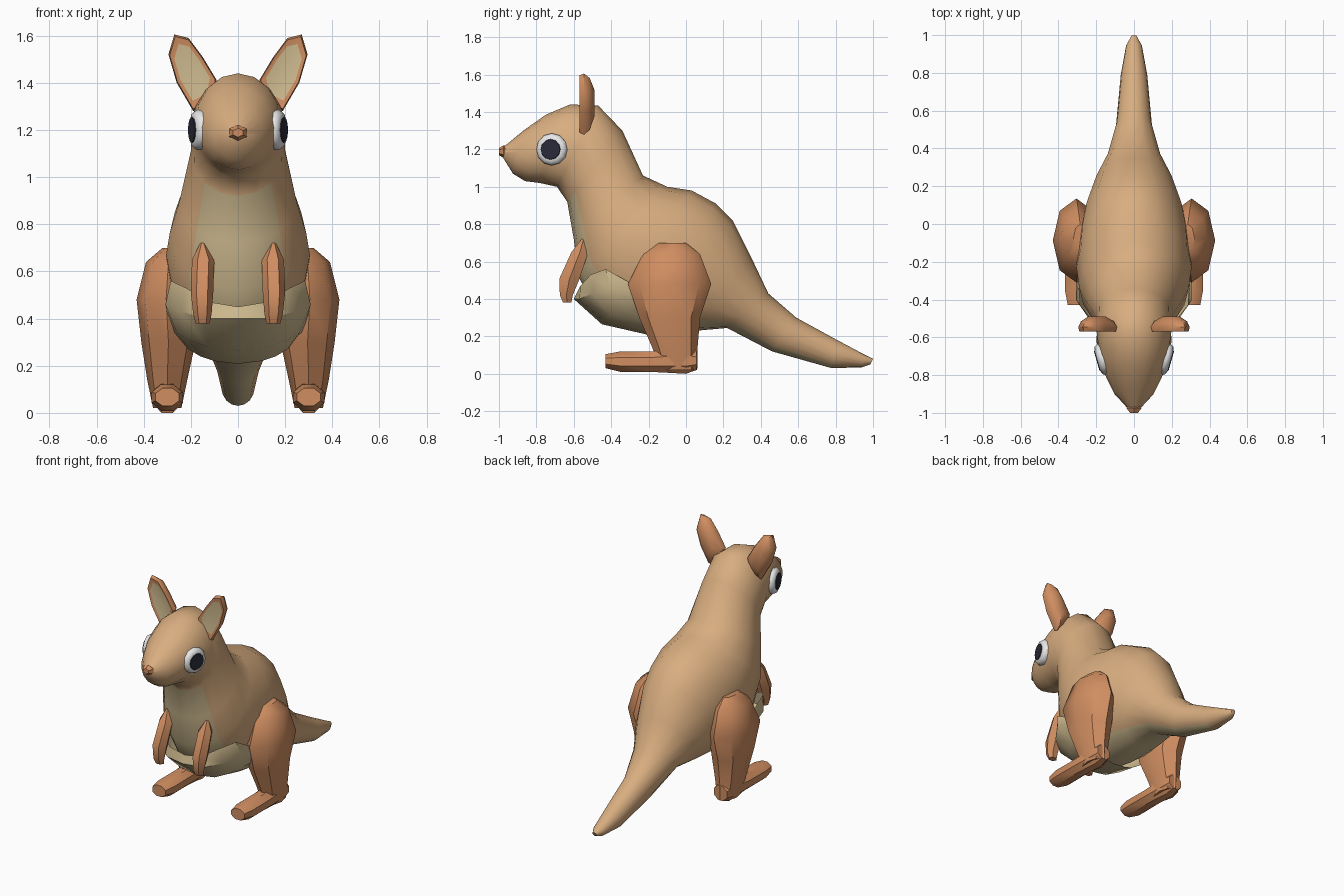
import bpy, bmesh, math
from mathutils import Vector, Matrix

if "Cube" in bpy.data.objects:
    bpy.data.objects.remove(bpy.data.objects["Cube"])


def material(name, rgb):
    m = bpy.data.materials.new(name)
    m.diffuse_color = (*rgb, 1)
    m.use_nodes = True
    m.node_tree.nodes["Principled BSDF"].inputs["Base Color"].default_value = m.diffuse_color
    return m


TAN = material("tan fur", (0.69, 0.42, 0.215))
RUST = material("rust fur", (0.63, 0.27, 0.12))
CREAM = material("cream fur", (0.63, 0.50, 0.28))
WHITE = material("eye white", (0.80, 0.80, 0.80))
DARK = material("pupil dark", (0.023, 0.023, 0.040))


def finish(name, bm, mats, angle=40):
    bmesh.ops.recalc_face_normals(bm, faces=bm.faces)
    me = bpy.data.meshes.new(name)
    bm.to_mesh(me)
    bm.free()
    for m in mats:
        me.materials.append(m)
    ob = bpy.data.objects.new(name, me)
    bpy.context.collection.objects.link(ob)
    bpy.ops.object.select_all(action='DESELECT')
    ob.select_set(True)
    bpy.context.view_layer.objects.active = ob
    bpy.ops.object.shade_smooth_by_angle(angle=math.radians(angle))
    return ob


def loft(rings, rule=None, caps=True):
    """Skin closed rings of points; rule(ring, side) gives the material."""
    bm = bmesh.new()
    vs = [[bm.verts.new(p) for p in r] for r in rings]
    n = len(vs[0])
    for i in range(len(vs) - 1):
        for k in range(n):
            q = (k + 1) % n
            f = bm.faces.new((vs[i][k], vs[i][q], vs[i + 1][q], vs[i + 1][k]))
            f.material_index = rule(i, k) if rule else 0
    if caps:
        bm.faces.new(vs[0])
        bm.faces.new(vs[-1])
    return bm


def ellipse(c, u, v, n, start=0.0):
    c, u, v = Vector(c), Vector(u), Vector(v)
    return [c + u * math.cos(start + 2 * math.pi * k / n)
            + v * math.sin(start + 2 * math.pi * k / n) for k in range(n)]


# Body, head and tail in one skin: top y, top z, bottom y, bottom z, half width
BODY = [
    (-0.985, 1.205, -0.975, 1.15, 0.03),
    (-0.87, 1.30, -0.925, 1.07, 0.105),
    (-0.75, 1.385, -0.86, 1.03, 0.15),
    (-0.62, 1.44, -0.78, 1.02, 0.18),
    (-0.47, 1.435, -0.69, 1.00, 0.197),
    (-0.34, 1.30, -0.635, 0.92, 0.20),
    (-0.23, 1.06, -0.60, 0.72, 0.25),
    (-0.10, 1.00, -0.575, 0.52, 0.29),
    (0.03, 0.98, -0.49, 0.36, 0.305),
    (0.16, 0.91, -0.36, 0.25, 0.295),
    (0.25, 0.82, -0.18, 0.215, 0.27),
    (0.35, 0.62, 0.05, 0.23, 0.215),
    (0.44, 0.43, 0.22, 0.245, 0.15),
    (0.59, 0.30, 0.46, 0.12, 0.095),
    (0.80, 0.185, 0.78, 0.03, 0.07),
    (0.95, 0.105, 0.94, 0.035, 0.042),
    (1.0, 0.08, 0.985, 0.05, 0.015),
]
rings = [ellipse((0, (a + c) / 2, (b + d) / 2), (0, (a - c) / 2, (b - d) / 2),
                 (w, 0, 0), 16) for a, b, c, d, w in BODY]
finish("body", loft(rings, lambda i, k: int(5 <= i < 14 and 6 <= k <= 9)),
       [TAN, CREAM], 50)

# Pouch: rows from the rim down to the belly, centre line to side
POUCH = [
    [(0, -.575, .45), (.12, -.565, .47), (.22, -.51, .53), (.285, -.43, .56), (.295, -.27, .47)],
    [(0, -.60, .40), (.14, -.57, .40), (.24, -.50, .43), (.308, -.40, .46), (.30, -.24, .42)],
    [(0, -.45, .265), (.13, -.44, .28), (.21, -.40, .31), (.26, -.32, .34), (.275, -.20, .34)],
    [(0, -.20, .208), (.10, -.20, .22), (.16, -.20, .24), (.21, -.19, .27), (.25, -.16, .32)],
]
bm = bmesh.new()
rows = [[bm.verts.new((-x, y, z)) for x, y, z in r[:0:-1]]
        + [bm.verts.new(p) for p in r] for r in POUCH]
for a, b in zip(rows, rows[1:]):
    for k in range(len(a) - 1):
        bm.faces.new((a[k], b[k], b[k + 1], a[k + 1]))
finish("pouch", bm, [CREAM])

# Nose
finish("nose", loft([
    ellipse((0, y, 1.188), (0, 0, -0.034 * s), (0.045 * s, 0, 0), 6)
    for y, s in ((-0.95, 0.7), (-0.975, 1.0), (-1.0, 0.55))]), [RUST], 30)


def stack(sections, sx, n=8):
    """Upright loft: z, back-to-front y range, inner-to-outer x range."""
    return loft([ellipse((sx * (x0 + x1) / 2, (y0 + y1) / 2, z),
                         ((x1 - x0) / 2, 0, 0), (0, (y1 - y0) / 2, 0), n)
                 for z, y0, y1, x0, x1 in sections])


LEG = [(0.70, -0.15, 0.0, 0.25, 0.32), (0.64, -0.23, 0.075, 0.20, 0.39),
       (0.48, -0.31, 0.135, 0.18, 0.43), (0.30, -0.25, 0.075, 0.18, 0.41),
       (0.14, -0.18, 0.062, 0.215, 0.385), (0.02, -0.14, 0.06, 0.24, 0.36)]
ARM = [(0.72, -0.56, -0.535, 0.14, 0.16), (0.65, -0.62, -0.515, 0.10, 0.195),
       (0.51, -0.685, -0.56, 0.105, 0.20), (0.42, -0.68, -0.60, 0.112, 0.19),
       (0.38, -0.66, -0.61, 0.12, 0.18)]
# Foot sections: y, bottom z, top z, half width
FOOT = [(0.055, 0.02, 0.12, 0.05), (0.0, 0.0, 0.14, 0.062),
        (-0.18, 0.01, 0.12, 0.066), (-0.35, 0.01, 0.12, 0.068),
        (-0.43, 0.03, 0.105, 0.052)]
EAR = [(.09, 1.41), (.15, 1.51), (.21, 1.59), (.27, 1.605), (.295, 1.52),
       (.26, 1.40), (.19, 1.28), (.11, 1.32)]

for sx, side in ((1, "left"), (-1, "right")):
    finish(side + "_leg", stack(LEG, sx), [RUST])
    finish(side + "_arm", stack(ARM, sx, 6), [RUST])

    # Foot, with a flat sole
    finish(side + "_foot", loft([
        ellipse((sx * 0.30, y, (z0 + z1) / 2), (hw * 1.05, 0, 0),
                (0, 0, (z1 - z0) / 2 * 1.08), 8, math.pi / 8)
        for y, z0, z1, hw in FOOT]), [RUST])

    # Ear: cream inset front, rounded back
    mid = Vector((0.2, 1.45))

    def ear_ring(y, s):
        pts = [mid + (Vector(p) - mid) * s for p in EAR]
        return [(sx * p.x, y, p.y) for p in pts]
    bm = loft([ear_ring(-0.565, 0.74), ear_ring(-0.57, 0.94),
               ear_ring(-0.545, 1.0), ear_ring(-0.515, 0.85),
               ear_ring(-0.49, 0.45)])
    bm.faces.ensure_lookup_table()
    bm.faces[-2].material_index = 1
    finish(side + "_ear", bm, [RUST, CREAM])

    # Eye: rounded white disc and a flat pupil, turned slightly forward
    turn = (Matrix.Translation((sx * 0.162, -0.715, 1.20))
            @ Matrix.Rotation(-sx * math.radians(16), 4, 'Z'))

    def disc(x, r, n):
        return [turn @ p for p in ellipse((sx * x, 0, 0), (0, r, 0), (0, 0, r), n)]
    finish(side + "_eye", loft([disc(-0.03, 0.08, 12), disc(0.01, 0.086, 12),
                                disc(0.026, 0.076, 12), disc(0.033, 0.058, 12)]),
           [WHITE], 50)
    finish(side + "_pupil", loft([disc(0.031, 0.056, 12), disc(0.037, 0.053, 12)]),
           [DARK], 30)
